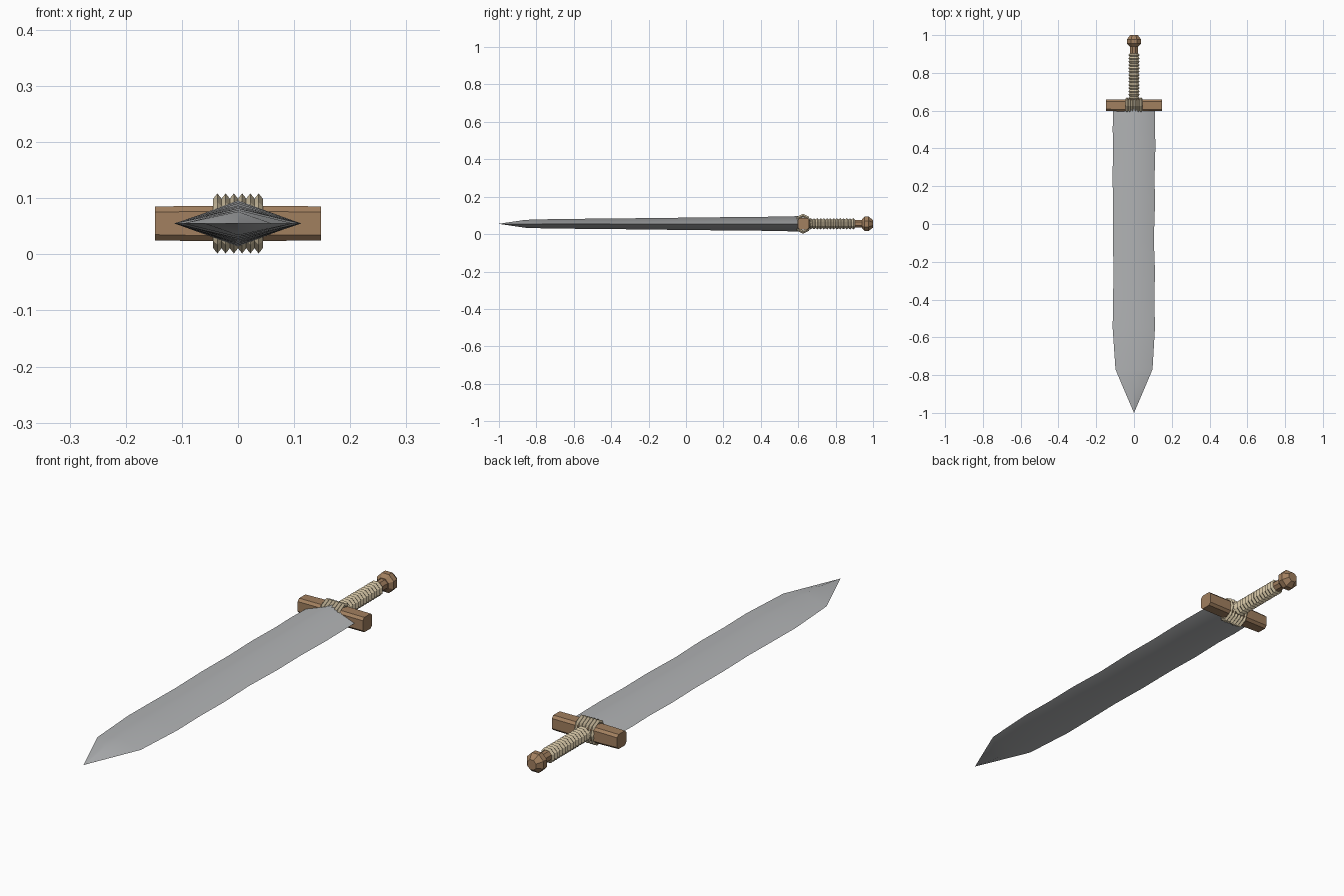
import bpy, bmesh, math

if "Cube" in bpy.data.objects:
    bpy.data.objects.remove(bpy.data.objects["Cube"])

ZC = 0.055  # height of the sword's long axis


def material(name, rgb):
    m = bpy.data.materials.new(name)
    m.diffuse_color = (*rgb, 1)
    m.use_nodes = True
    m.node_tree.nodes["Principled BSDF"].inputs["Base Color"].default_value = m.diffuse_color
    return m


STEEL = material("steel grey", (0.44, 0.45, 0.46))
WOOD = material("brown wood", (0.36, 0.215, 0.115))
ROPE = material("pale rope", (0.58, 0.49, 0.33))


def finish(name, bm, mat, smooth=None):
    bmesh.ops.recalc_face_normals(bm, faces=bm.faces[:])
    me = bpy.data.meshes.new(name)
    bm.to_mesh(me)
    bm.free()
    me.materials.append(mat)
    ob = bpy.data.objects.new(name, me)
    bpy.context.collection.objects.link(ob)
    if smooth:
        bpy.ops.object.select_all(action='DESELECT')
        bpy.context.view_layer.objects.active = ob
        ob.select_set(True)
        bpy.ops.object.shade_smooth_by_angle(angle=math.radians(smooth))
    return ob


def loft(bm, sections, caps=True, closed=False):
    """Skin a row of equal-length point loops."""
    rows = [[bm.verts.new(p) for p in s] for s in sections]
    n = len(rows[0])
    pairs = list(zip(rows, rows[1:])) + ([(rows[-1], rows[0])] if closed else [])
    for a, b in pairs:
        for i in range(n):
            j = (i + 1) % n
            bm.faces.new((a[i], a[j], b[j], b[i]))
    if caps and not closed:
        bm.faces.new(rows[0])
        bm.faces.new(rows[-1])


def circle_y(y, r, n=8):
    """Loop around the sword's long axis."""
    return [(r * math.cos((k + .5) * math.tau / n) / math.cos(math.pi / n), y,
             ZC + r * math.sin((k + .5) * math.tau / n) / math.cos(math.pi / n))
            for k in range(n)]


def loop_x(x, yc, ry, rz, n=8):
    """Loop around the crossguard's axis."""
    return [(x, yc + ry * math.cos(k * math.tau / n),
             ZC + rz * math.sin(k * math.tau / n)) for k in range(n)]


# Blade: diamond section with uneven edges (y, left, right, half thickness)
bm = bmesh.new()
profile = [(.61, .110, .110, .041), (.5, .113, .112, .039), (.4, .110, .113, .037),
           (.25, .114, .109, .036), (.1, .110, .111, .034), (-.08, .112, .105, .032),
           (-.25, .108, .111, .030), (-.4, .111, .108, .028), (-.55, .113, .111, .027),
           (-.77, .098, .098, .024), (-.86, .060, .060, .021), (-.999, .0006, .0006, .0005)]
loft(bm, [[(-l, y, ZC), (0, y, ZC + t), (r, y, ZC), (0, y, ZC - t)]
          for y, l, r, t in profile])
finish("blade", bm, STEEL, 50)

# Crossguard: chamfered wooden bar, slightly uneven along its length
bm = bmesh.new()
sections = []
for x, h in ((-.148, .030), (-.07, .0315), (.06, .031), (.148, .0305)):
    c = .010
    sections.append([(x, .628 + a, ZC + b) for a, b in (
        (h, h - c), (h - c, h), (c - h, h), (-h, h - c),
        (-h, c - h), (c - h, -h), (h - c, -h), (h, c - h))])
loft(bm, sections)
finish("crossguard", bm, WOOD)

# Rope loops binding the crossguard
bm = bmesh.new()
for k in range(6):
    x = (k - 2.5) * .0147
    loft(bm, [loop_x(x - .0075, .626, .037, .044), loop_x(x, .626, .044, .0535),
              loop_x(x + .0075, .626, .037, .044), loop_x(x, .626, .030, .035)],
         closed=True)
finish("crossguard_rope", bm, ROPE)

# Wooden handle core
bm = bmesh.new()
loft(bm, [circle_y(.62, .021), circle_y(.95, .021)])
finish("handle_core", bm, WOOD)

# Rope rings around the handle
bm = bmesh.new()
for k in range(14):
    y = .667 + k * .0175
    loft(bm, [circle_y(y - .0088, .023), circle_y(y, .030),
              circle_y(y + .0088, .023), circle_y(y, .017)], closed=True)
finish("handle_rope", bm, ROPE)

# Pommel knob
bm = bmesh.new()
loft(bm, [circle_y(y, r) for y, r in
          ((.940, .024), (.955, .038), (.977, .038), (1.0, .020))])
finish("pommel", bm, WOOD)
